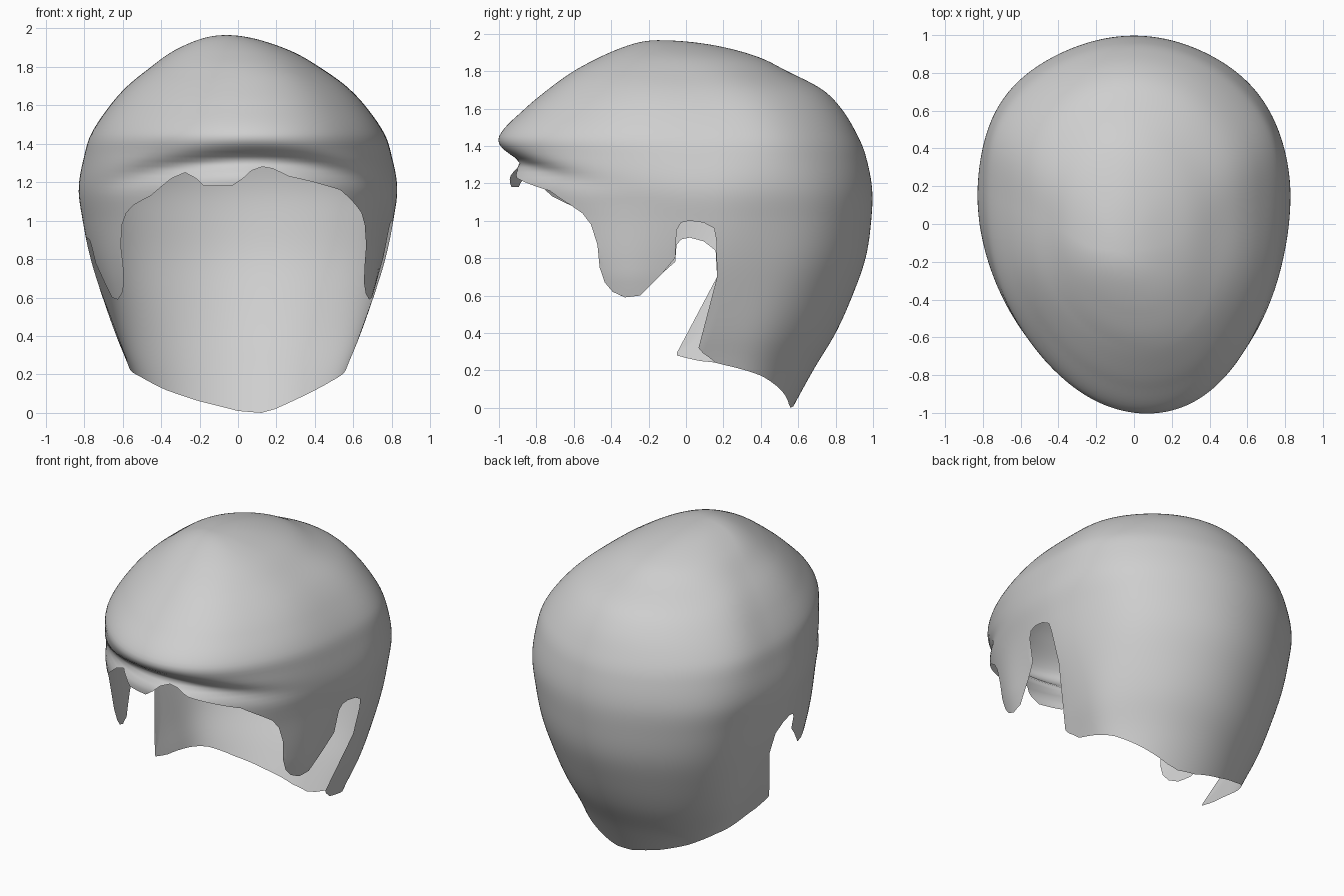
import bpy, bmesh
from math import sin, cos, radians, sqrt, exp, ceil

if "Cube" in bpy.data.objects:
    bpy.data.objects.remove(bpy.data.objects["Cube"])

TOP = 1.965
ROWS = 90

# Head profile: height, half width, front y, back y, centre y
PROFILE = [
    (1.965, 0, -.15, -.15, -.15), (1.93, .19, -.33, .19, -.12),
    (1.87, .33, -.47, .4, -.05), (1.8, .44, -.6, .54, 0),
    (1.7, .575, -.74, .73, .06), (1.6, .67, -.86, .83, .1),
    (1.45, .77, -1, .92, .14), (1.35, .8, -.98, .96, .15),
    (1.17, .825, -.94, .995, .15), (1, .8, -.92, .99, .15),
    (.8, .76, -.92, .96, .15), (.6, .705, -.9, .89, .15),
    (.4, .64, -.87, .8, .15), (.2, .56, -.85, .68, .15), (0, .5, -.85, .57, .15)]

# Hair edge on each side: angle from the front, height
SIDEBURN = [(45, 1.08), (49, 1.04), (52, .98), (54.4, .87), (55, .75), (56.5, .67),
            (59, .62), (63, .59), (68, .6), (71, .65), (75, .72)]
LEFT_EDGE = [(0, 1.26), (4, 1.28), (8, 1.27), (14, 1.23), (24, 1.2), (36, 1.16)] + SIDEBURN + [
    (78.8, .8), (79.2, .95), (80.5, .99), (83, 1), (87, .99), (90, .96), (90.8, .9),
    (91.2, .7), (91.6, .32),
    (97, .24), (120, .17), (138, .1), (158, .02), (166, 0), (180, .01)]
RIGHT_EDGE = [(0, 1.26), (3, 1.22), (7, 1.18), (17, 1.18), (20, 1.22), (24, 1.25),
              (29, 1.22), (37, 1.13)] + SIDEBURN + [
    (78.8, .78), (79.2, .87), (80.5, .9), (83, .91), (87, .89), (90.6, .84),
    (91.2, .7), (91.6, .28),
    (97, .25), (120, .19), (138, .12), (158, .06), (180, .01)]


def profile_at(z):
    """Smooth spline through the profile, even across the crown."""
    q = sqrt(max(0, TOP - z))
    k = [sqrt(TOP - p[0]) for p in PROFILE]
    i = max(n for n in range(len(k) - 1) if k[n] <= q + 1e-6)
    h = k[i + 1] - k[i]
    t = (q - k[i]) / h

    def slope(n, c):
        a, b = max(0, n - 1), min(len(k) - 1, n + 1)
        return (PROFILE[b][c] - PROFILE[a][c]) / (k[b] - k[a]) * h

    out = []
    for c in range(1, 5):
        a, b = PROFILE[i][c], PROFILE[i + 1][c]
        out.append((2*t**3 - 3*t*t + 1) * a + (t**3 - 2*t*t + t) * slope(i, c)
                   + (3*t*t - 2*t**3) * b + (t**3 - t*t) * slope(i + 1, c))
    return out


def ramp(v):
    return min(1, max(0, v))


def surface(side, angle, z):
    """Point on the hair at an angle from the front and a height."""
    w, front, back, mid = profile_at(z)
    # Nape corners sweep forward beneath the ears
    sweep = 7 if side > 0 else 13
    angle -= sweep * ramp((.7 - z) / .4) ** 2 * exp(-((angle - 91) / 16) ** 2)
    c, s = cos(radians(angle)), sin(radians(angle))
    ahead = max(0, c)
    y = mid - c * (mid - front if c > 0 else back - mid)
    # Tucked crease under the fringe, lower towards the temples
    y += .08 * ahead ** 3 * exp(-((z - 1.31 + .15 * s * s) / .055) ** 2)
    # Fuller back corners and soft locks
    if c < 0:
        w *= 1 + (.035 if side > 0 else .06) * (2 * s * c) ** 2
    w += .008 * sin(radians(angle * 7)) * sin(z * 5) * s * ramp(w * 2)
    # Sideburns stand out at the tips
    flare = .045 if side > 0 else .015
    w += flare * ramp((1.1 - z) / .4) * exp(-((angle - 62) / 12) ** 2)
    x = side * s * w + .07 * ahead ** 2 * min(1, w * 2)
    x -= .06 * exp(-(TOP - z) / .12)
    return x, y, z


def columns(edge):
    """Subdivide the edge into closely spaced columns."""
    out = [edge[0]]
    for (a, za), (b, zb) in zip(edge, edge[1:]):
        n = max(1, ceil((b - a) / 2))
        out += [(a + (b - a) * j / n, za + (zb - za) * j / n) for j in range(1, n + 1)]
    return out


# Open shell of hair: level rows, each column stopping at the hair edge
loop = [(1, a, z) for a, z in columns(LEFT_EDGE)]
loop += [(-1, a, z) for a, z in reversed(columns(RIGHT_EDGE)[1:-1])]
levels = [TOP * (1 - (r / ROWS) ** 2) for r in range(ROWS + 1)]
bm = bmesh.new()
grid = []
for side, angle, rim in loop:
    column = [bm.verts.new(surface(side, angle, z)) for z in levels if z > rim + .003]
    tip = bm.verts.new(surface(side, angle, rim))
    grid.append(column + [tip] * (ROWS + 1 - len(column)))
for i, here in enumerate(grid):
    there = grid[(i + 1) % len(grid)]
    for r in range(ROWS):
        corners = list(dict.fromkeys((here[r], here[r + 1], there[r + 1], there[r])))
        if len(corners) > 2:
            bm.faces.new(corners)
bmesh.ops.remove_doubles(bm, verts=bm.verts, dist=.0002)
bmesh.ops.recalc_face_normals(bm, faces=bm.faces)
crown = max(bm.faces, key=lambda f: f.calc_center_median().z)
if crown.normal.z < 0:
    bmesh.ops.reverse_faces(bm, faces=bm.faces)
mesh = bpy.data.meshes.new("hair")
bm.to_mesh(mesh)
bm.free()
hair = bpy.data.objects.new("hair", mesh)
bpy.context.collection.objects.link(hair)

# Plain light grey
grey = bpy.data.materials.new("light_grey")
grey.use_nodes = True
grey.diffuse_color = (.62, .62, .62, 1)
grey.node_tree.nodes["Principled BSDF"].inputs["Base Color"].default_value = (.62, .62, .62, 1)
mesh.materials.append(grey)

bpy.context.view_layer.objects.active = hair
hair.select_set(True)
bpy.ops.object.shade_smooth_by_angle(angle=radians(80))
